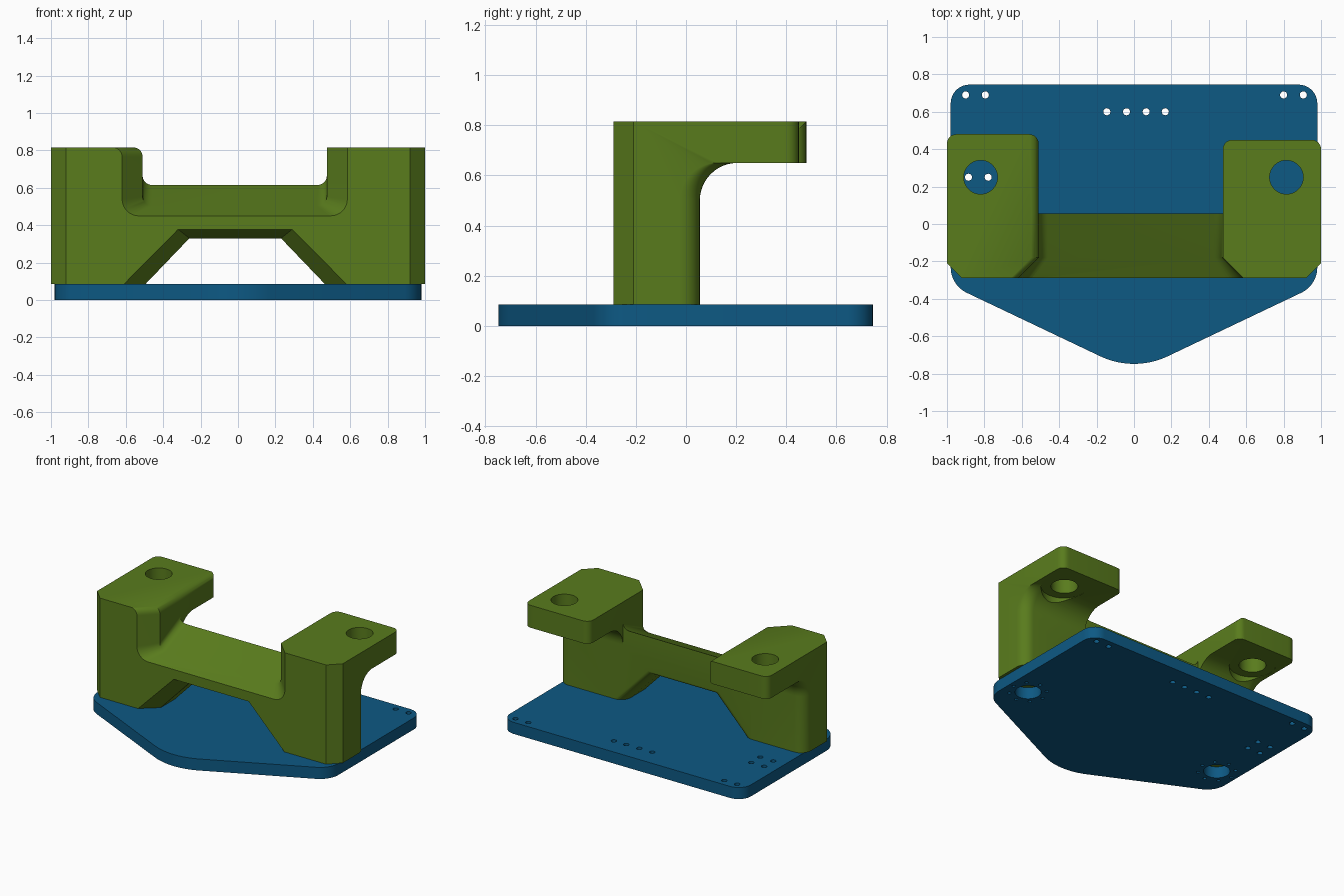
import bpy, bmesh
from math import sin, cos, tan, pi, sqrt
from mathutils import Vector

if "Cube" in bpy.data.objects:
    bpy.data.objects.remove(bpy.data.objects["Cube"])


def material(name, rgb):
    m = bpy.data.materials.new(name)
    m.diffuse_color = (*rgb, 1)
    m.use_nodes = True
    m.node_tree.nodes["Principled BSDF"].inputs["Base Color"].default_value = m.diffuse_color
    return m


GREEN = material("green", (0.10, 0.20, 0.012))
BLUE = material("blue", (0.004, 0.10, 0.23))
TAN = material("tan", (0.62, 0.60, 0.30))


def rounded(pts, n=8):
    """Polygon of (x, y, radius) corners turned into a filleted outline."""
    out = []
    for i, (x, y, r) in enumerate(pts):
        p = Vector((x, y))
        if r == 0:
            out.append(p)
            continue
        a = (Vector(pts[i - 1][:2]) - p).normalized()
        b = (Vector(pts[(i + 1) % len(pts)][:2]) - p).normalized()
        half = a.angle(b) / 2
        centre = p + (a + b).normalized() * r / sin(half)
        v0 = p + a * r / tan(half) - centre
        v1 = p + b * r / tan(half) - centre
        ang = v0.angle(v1)
        for k in range(n + 1):
            t = k / n
            out.append(centre + (v0 * sin((1 - t) * ang) + v1 * sin(t * ang)) / sin(ang))
    return out


def loft(name, sections):
    """Closed solid through equal-length rings of 3D points."""
    bm = bmesh.new()
    rings = [[bm.verts.new(p) for p in s] for s in sections]
    n = len(rings[0])
    for r0, r1 in zip(rings, rings[1:]):
        for i in range(n):
            j = (i + 1) % n
            bm.faces.new((r0[i], r0[j], r1[j], r1[i]))
    bm.faces.new(rings[0])
    bm.faces.new(rings[-1])
    bmesh.ops.recalc_face_normals(bm, faces=bm.faces)
    me = bpy.data.meshes.new(name)
    bm.to_mesh(me)
    bm.free()
    ob = bpy.data.objects.new(name, me)
    bpy.context.collection.objects.link(ob)
    return ob


def cylinder(name, x, y, r, z0, z1, n=40):
    ring = [(x + r * cos(2 * pi * k / n), y + r * sin(2 * pi * k / n)) for k in range(n)]
    return loft(name, [[(*p, z) for p in ring] for z in (z0, z1)])


def activate(ob):
    bpy.ops.object.select_all(action='DESELECT')
    ob.select_set(True)
    bpy.context.view_layer.objects.active = ob


def cut(ob, cutter):
    activate(ob)
    mod = ob.modifiers.new("cut", 'BOOLEAN')
    mod.operation, mod.solver, mod.object = 'DIFFERENCE', 'EXACT', cutter
    bpy.ops.object.modifier_apply(modifier=mod.name)
    bpy.data.objects.remove(cutter, do_unlink=True)


def smooth(ob):
    activate(ob)
    bpy.ops.object.shade_smooth_by_angle(angle=pi / 6)


# Base plate: filled outline with screw holes
T = 0.085
curve = bpy.data.curves.new("plate_outline", 'CURVE')
curve.dimensions, curve.fill_mode, curve.extrude = '2D', 'BOTH', T / 2


def spline(pts):
    s = curve.splines.new('POLY')
    s.points.add(len(pts) - 1)
    for q, p in zip(s.points, pts):
        q.co = (p[0], p[1], 0, 1)
    s.use_cyclic_u = True


def hole(x, y, r, n):
    spline([(x + r * cos(2 * pi * k / n), y + r * sin(2 * pi * k / n)) for k in range(n)])


spline(rounded([(-0.98, 0.745, 0.1), (-0.98, -0.327, 0.15), (0, -0.793, 0.42),
                (0.98, -0.327, 0.15), (0.98, 0.745, 0.1)], 12))
small = [(x, 0.69) for x in (-0.9, -0.795, 0.8, 0.905)]
small += [(x, 0.6) for x in (-0.145, -0.04, 0.065, 0.167)]
small += [(x, y) for x in (-0.885, -0.78) for y in (0.25, 0.355)]
for x, y in small:
    hole(x, y, 0.019, 16)
for cx in (-0.82, 0.82):
    hole(cx, -0.12, 0.088, 32)
    for k in range(8):
        hole(cx + 0.125 * cos(k * pi / 4), -0.12 + 0.125 * sin(k * pi / 4), 0.012, 12)
tmp = bpy.data.objects.new("plate_outline", curve)
me = bpy.data.meshes.new_from_object(tmp)
bpy.data.objects.remove(tmp)
plate = bpy.data.objects.new("base_plate", me)
bpy.context.collection.objects.link(plate)
bm = bmesh.new()
bm.from_mesh(me)
bmesh.ops.remove_doubles(bm, verts=bm.verts, dist=1e-5)
bmesh.ops.translate(bm, verts=bm.verts, vec=(0, 0, T / 2))
bmesh.ops.recalc_face_normals(bm, faces=bm.faces)
for f in bm.faces:
    f.material_index = 0 if abs(f.normal.z) > 0.9 else 1
bm.to_mesh(me)
bm.free()
me.materials.clear()
me.materials.append(BLUE)
me.materials.append(TAN)
smooth(plate)

# Bracket body: side profile lofted across x, with rounded outer corners
XL, XR, TOP = -0.51, 0.475, 0.815


def inset(s, r):
    return 0 if s >= r else r - sqrt(max(0, r * r - (r - max(s, 0)) ** 2))


def side_section(x):
    s = 1 - abs(x)
    front = -0.29 + max(0, 0.08 - s)
    back = 0.055 - inset(s, 0.08)
    inner = XL - x if x < 0 else x - XR
    tip = (0.48 if x < 0 else 0.45) - inset(min(s, inner), 0.05)
    arc = [(back + 0.15 * (1 - cos(a)), 0.5 + 0.15 * sin(a))
           for a in (k * pi / 24 for k in range(13))]
    prof = [(front, T), (back, T), *arc, (tip, 0.65), (tip, TOP), (front, TOP)]
    return [(x, y, z) for y, z in prof]


outer = [0.08 * (1 - cos(k * pi / 16)) for k in range(9)]
corner = [0.05 * (1 - cos(k * pi / 12)) for k in range(7)]
xs = [-1 + s for s in outer] + [1 - s for s in outer]
xs += [XL - s for s in corner] + [XR + s for s in corner]
bracket = loft("bracket", [side_section(x) for x in sorted(set(round(x, 5) for x in xs))])


# Notch: sloped bridge top, chamfered at the front, clear behind the bridge
def notch(y, flare, zb, r):
    xl, xr = XL - flare, XR + flare
    pts = rounded([(xl - 0.06, 1, 0), (xl - 0.06, TOP + 0.001, 0), (xl, TOP + 0.001, 0.05),
                   (xl, zb, r), (xr, zb, r), (xr, 1, 0)])
    return [(p.x, y, p.y) for p in pts]


cut(bracket, loft("notch_cutter", [
    notch(-0.40, 0.11, 0.45, 0.09), notch(-0.29, 0.11, 0.45, 0.09),
    notch(-0.18, 0, 0.503, 0.05), notch(0.055, 0, 0.615, 0.05),
    notch(0.058, 0, -0.2, 0.05), notch(0.7, 0, -0.2, 0.05)]))


# Arch under the bridge: chamfered front edge, rounded back edge
def arch(y, t):
    top, bot, z = 0.245 + 0.06 * t, 0.48 + 0.115 * t, 0.33 + 0.048 * t
    low = bot + (bot - top) / (z - T) * T
    return [(-0.015 + x, y, h) for x, h in ((-low, 0), (-top, z), (top, z), (low, 0))]


rear = [arch(-0.025 + 0.08 * sin(a), 0.7 * (1 - cos(a)))
        for a in (k * pi / 16 for k in range(9))]
cut(bracket, loft("arch_cutter", [arch(-0.4, 1), arch(-0.29, 1), arch(-0.19, 0),
                                  *rear, arch(0.2, 0.7)]))

# Arm holes with clearance scoops below
for cx in (-0.82, 0.815):
    cut(bracket, cylinder("hole_cutter", cx, 0.25, 0.09, 0.55, 0.9))
    cut(bracket, cylinder("scoop_cutter", cx, 0.25, 0.155, 0.3, 0.651))
bracket.data.materials.clear()
bracket.data.materials.append(GREEN)
smooth(bracket)
